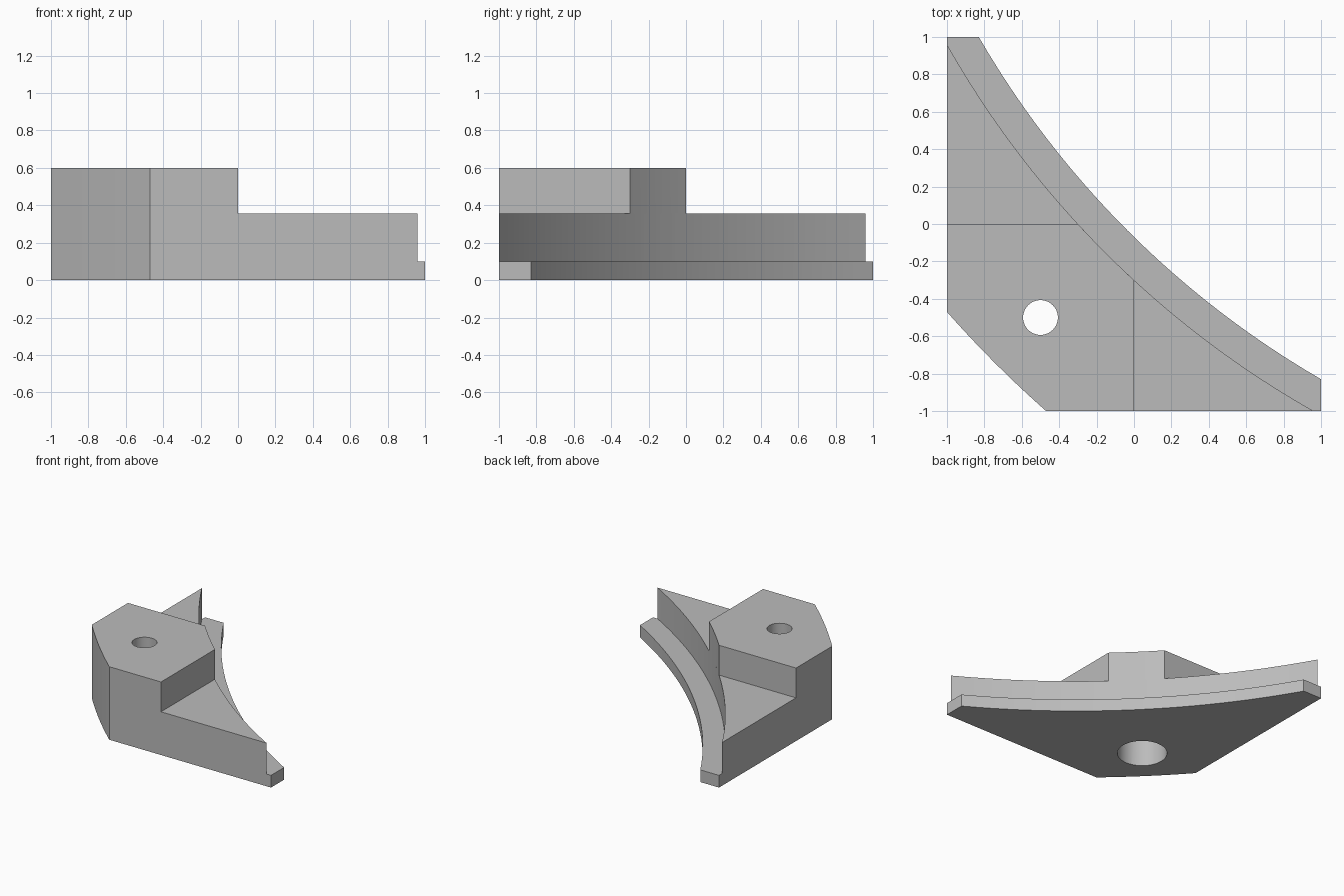
import bpy, bmesh, math

cube = bpy.data.objects.get("Cube")
if cube:
    bpy.data.objects.remove(cube, do_unlink=True)

CENTRE = 3.52      # all curved sides share the centre (CENTRE, CENTRE)

grey = bpy.data.materials.new("plain_grey")
grey.use_nodes = True
grey.diffuse_color = (0.5, 0.5, 0.5, 1)
grey.node_tree.nodes["Principled BSDF"].inputs["Base Color"].default_value = (0.5, 0.5, 0.5, 1)


def arc(x, y, steps=24):
    """Arc from (x, y) to its mirror point (y, x) across the diagonal."""
    dx, dy = x - CENTRE, y - CENTRE
    r = math.hypot(dx, dy)
    a, b = math.atan2(dy, dx), math.atan2(dx, dy)
    return [(CENTRE + r * math.cos(a + (b - a) * i / steps),
             CENTRE + r * math.sin(a + (b - a) * i / steps)) for i in range(steps + 1)]


def circle(x, y, r, steps=48):
    return [(x + r * math.cos(math.tau * i / steps),
             y + r * math.sin(math.tau * i / steps)) for i in range(steps)]


def prism(name, outline, low, high):
    """Extrude a counter-clockwise outline between two heights."""
    bm = bmesh.new()
    face = bm.faces.new([bm.verts.new((x, y, low)) for x, y in outline])
    top = bmesh.ops.extrude_face_region(bm, geom=[face], use_keep_orig=True)["geom"]
    bmesh.ops.translate(bm, vec=(0, 0, high - low),
                        verts=[v for v in top if isinstance(v, bmesh.types.BMVert)])
    bmesh.ops.recalc_face_normals(bm, faces=bm.faces)
    mesh = bpy.data.meshes.new(name)
    bm.to_mesh(mesh)
    bm.free()
    mesh.materials.append(grey)
    ob = bpy.data.objects.new(name, mesh)
    bpy.context.collection.objects.link(ob)
    return ob


def combine(target, tool, operation):
    mod = target.modifiers.new(tool.name, "BOOLEAN")
    mod.operation, mod.solver, mod.object = operation, "EXACT", tool
    bpy.context.view_layer.objects.active = target
    bpy.ops.object.modifier_apply(modifier=mod.name)
    bpy.data.objects.remove(tool, do_unlink=True)


# Three stepped layers: thin flange, main body and raised block
front = arc(-1, -0.47)
bracket = prism("corner_bracket", arc(1, -0.83) + [(-1, 1)] + front + [(1, -1)], 0, 0.1)
body = prism("body", arc(0.96, -1) + front, 0, 0.355)
block = prism("raised_block", arc(0, -0.3) + [(-1, 0)] + front + [(0, -1)], 0, 0.6)
combine(bracket, body, "UNION")
combine(bracket, block, "UNION")

# Screw hole with a wide recess underneath
combine(bracket, prism("screw_hole", circle(-0.5, -0.5, 0.093), -0.1, 0.7), "DIFFERENCE")
combine(bracket, prism("head_recess", circle(-0.5, -0.5, 0.187), -0.1, 0.355), "DIFFERENCE")

# Smooth the curved walls, keep the corners crisp
bpy.ops.object.select_all(action="DESELECT")
bracket.select_set(True)
bpy.context.view_layer.objects.active = bracket
bpy.ops.object.shade_smooth_by_angle(angle=math.radians(20))
